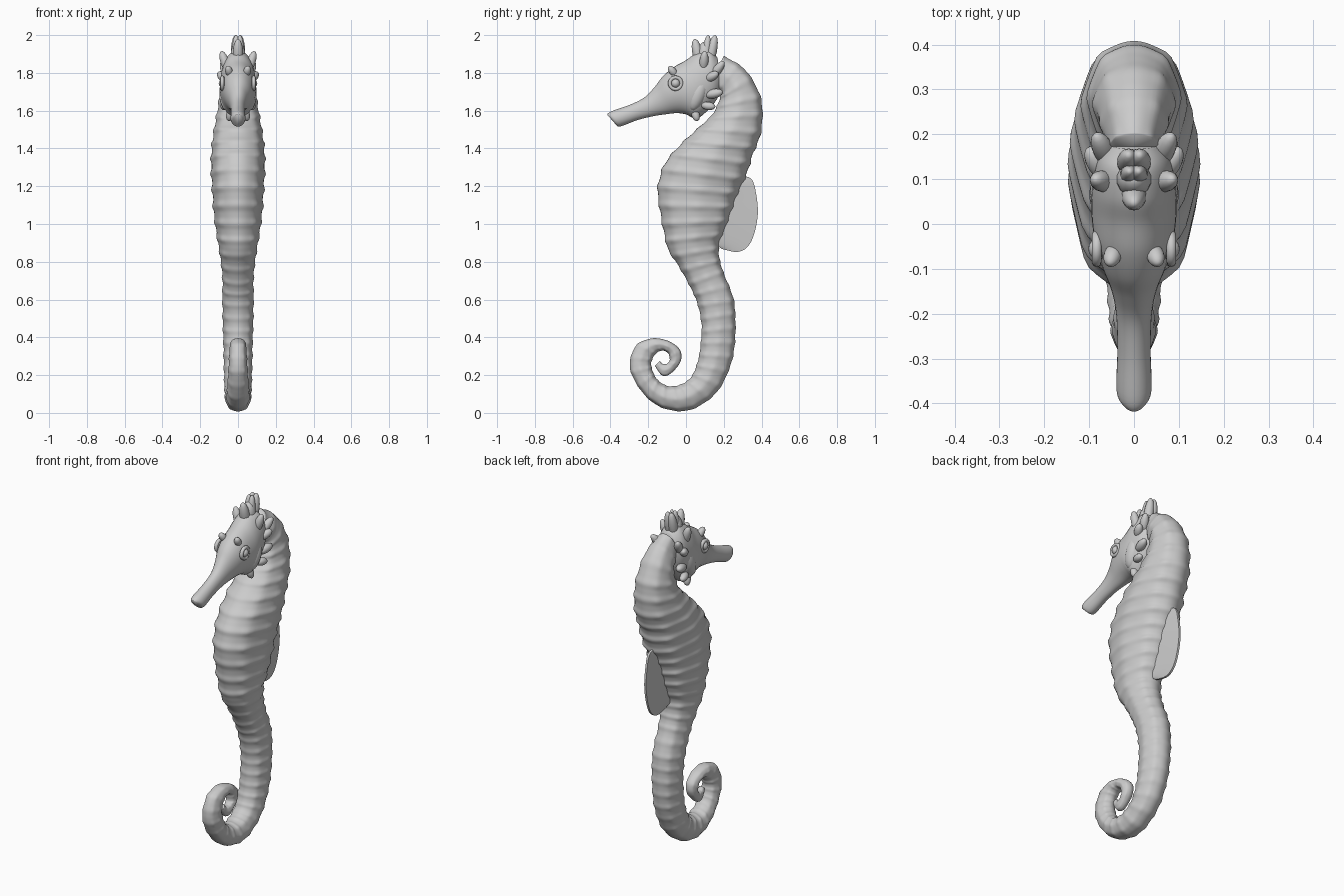
import bpy, bmesh, math
from mathutils import Vector, Matrix

if "Cube" in bpy.data.objects:
    bpy.data.objects.remove(bpy.data.objects["Cube"])


def finish(bm, name):
    bmesh.ops.recalc_face_normals(bm, faces=bm.faces)
    me = bpy.data.meshes.new(name)
    bm.to_mesh(me)
    bm.free()
    me.shade_smooth()
    ob = bpy.data.objects.new(name, me)
    bpy.context.collection.objects.link(ob)
    return ob


def spline(rows, steps):
    """Catmull-Rom through rows of numbers."""
    out = []
    for i in range(len(rows) - 1):
        p0, p1, p2, p3 = (rows[max(0, min(len(rows) - 1, i + k))] for k in (-1, 0, 1, 2))
        for s in range(steps):
            t = s / steps
            out.append([0.5 * (2 * b + (c - a) * t + (2 * a - 5 * b + 4 * c - d) * t * t
                               + (3 * b - a - 3 * c + d) * t ** 3)
                        for a, b, c, d in zip(p0, p1, p2, p3)])
    return out + [list(rows[-1])]


def loft(name, rows, steps, shape, segs=48):
    """Rows hold front y,z / back y,z / half width of each cross-section."""
    bm = bmesh.new()
    rings, dist, prev = [], 0.0, None
    for yf, zf, yb, zb, w in spline(rows, steps):
        c = Vector((0, (yf + yb) / 2, (zf + zb) / 2))
        a = Vector((0, (yf - yb) / 2, (zf - zb) / 2))
        if prev is not None:
            dist += (c - prev).length / (0.045 + 0.33 * w)
        prev = c
        ring = []
        for k in range(segs):
            t = 2 * math.pi * k / segs
            p = a * math.cos(t) + Vector((w * math.sin(t), 0, 0))
            ring.append(bm.verts.new(c + p * shape(t, dist)))
        rings.append(ring)
    for r, q in zip(rings, rings[1:]):
        for k in range(segs):
            bm.faces.new((r[k], r[(k + 1) % segs], q[(k + 1) % segs], q[k]))
    bm.faces.new(rings[0])
    bm.faces.new(rings[-1])
    return finish(bm, name)


def plated(t, d):
    """Bony rings with knobs where they cross the lengthwise ridges."""
    ang = abs(math.degrees(math.atan2(math.sin(t), math.cos(t))))
    knob = sum(math.exp(-((ang - m) / 11) ** 2) for m in (48, 92, 138))
    ring = (0.5 + 0.5 * math.cos(2 * math.pi * d)) ** 2
    return 0.985 + 0.025 * knob + ring * (0.035 + 0.03 * knob)


# Body: neck and trunk, then the curled tail
trunk = [(.13, 1.74, .20, 1.89, .055), (.18, 1.69, .31, 1.82, .08), (.17, 1.64, .385, 1.70, .095),
         (.135, 1.575, .405, 1.60, .108), (.055, 1.50, .395, 1.475, .125),
         (-.035, 1.415, .355, 1.37, .136), (-.115, 1.315, .32, 1.26, .138),
         (-.15, 1.19, .272, 1.155, .132), (-.137, 1.065, .24, 1.065, .125),
         (-.117, .955, .21, .98, .113), (-.095, .865, .177, .90, .10),
         (-.035, .77, .177, .82, .087), (.018, .675, .20, .74, .08),
         (.06, .58, .25, .61, .08), (.082, .467, .262, .493, .078)]
tail = [(.077, .36, .258, .36, .075), (.06, .265, .232, .24, .073), (.024, .186, .16, .106, .07),
        (-.035, .148, .03, .018, .067), (-.098, .143, -.098, .018, .062),
        (-.15, .175, -.20, .075, .056), (-.177, .223, -.277, .18, .051),
        (-.183, .27, -.297, .27, .047), (-.16, .313, -.255, .366, .043),
        (-.124, .33, -.15, .395, .04), (-.093, .313, -.05, .355, .035),
        (-.087, .276, -.024, .288, .031), (-.103, .26, -.07, .217, .027),
        (-.124, .26, -.124, .197, .023), (-.138, .275, -.165, .25, .015)]
loft("body_and_tail", trunk + tail, 14, plated)

# Head and snout
head = [(-.418, 1.58, -.37, 1.525, .025), (-.394, 1.597, -.347, 1.517, .039),
        (-.30, 1.63, -.257, 1.55, .037), (-.22, 1.67, -.177, 1.57, .04),
        (-.167, 1.724, -.114, 1.58, .052), (-.124, 1.78, -.05, 1.587, .073),
        (-.066, 1.83, 0, 1.58, .088), (0, 1.867, .055, 1.558, .095),
        (.055, 1.905, .114, 1.60, .093), (.124, 1.92, .16, 1.655, .082),
        (.167, 1.88, .188, 1.713, .055)]
loft("head", head, 6, lambda t, d: 1.0, 32)


def spine(name, base, tip, r):
    """Blunt rounded spine; mirrored when it is off the middle."""
    base, tip = Vector(base), Vector(tip)
    d = tip - base
    bm = bmesh.new()
    bmesh.ops.create_uvsphere(bm, u_segments=14, v_segments=10, radius=1)
    m = (Matrix.Translation((base + tip) / 2) @ d.to_track_quat('Z', 'Y').to_matrix().to_4x4()
         @ Matrix.Diagonal((r, r, d.length / 2, 1)))
    bm.transform(m)
    if base.x > 0:
        mirror_x(bm)
    finish(bm, name)


def mirror_x(bm):
    g = bmesh.ops.duplicate(bm, geom=bm.verts[:] + bm.edges[:] + bm.faces[:])
    for v in g["geom"]:
        if isinstance(v, bmesh.types.BMVert):
            v.co.x *= -1


# Crown
spine("crown_front_spine", (0, .08, 1.82), (0, .045, 1.98), .028)
spine("crown_middle", (0, .10, 1.82), (0, .10, 1.965), .04)
spine("crown_back_spine", (.012, .12, 1.83), (.012, .155, 2.0), .026)
spine("crown_top_spine", (.01, .10, 1.83), (.01, .118, 2.0), .022)
# Side horns, brow bumps and cheek spines
for name, base, tip, r in [
        ("head_horn", (.05, .09, 1.80), (.088, .10, 1.915), .024),
        ("rear_horn", (.05, .13, 1.77), (.085, .20, 1.86), .024),
        ("side_horn", (.06, .10, 1.76), (.102, .17, 1.80), .024),
        ("brow_spine", (.04, -.05, 1.78), (.055, -.09, 1.835), .02),
        ("upper_cheek_spine", (.06, .10, 1.68), (.085, .195, 1.70), .025),
        ("gill_spine", (.06, .08, 1.63), (.08, .155, 1.62), .022),
        ("jaw_spine", (.03, .04, 1.62), (.05, .06, 1.545), .022)]:
    spine(name, base, tip, r)
# Gill covers
spine("gill_cover", (.055, .03, 1.60), (.055, .10, 1.78), .045)

# Eyes: ball in a raised lid
bm = bmesh.new()
bmesh.ops.create_uvsphere(bm, u_segments=16, v_segments=10, radius=.024,
                          matrix=Matrix.Translation((.078, -.055, 1.745)))
n, k = 20, 8
ring = [[bm.verts.new((.083 + .011 * math.sin(b * 2 * math.pi / k),
                       -.055 + (.031 + .01 * math.cos(b * 2 * math.pi / k)) * math.cos(a * 2 * math.pi / n),
                       1.745 + (.031 + .01 * math.cos(b * 2 * math.pi / k)) * math.sin(a * 2 * math.pi / n)))
         for b in range(k)] for a in range(n)]
for a in range(n):
    for b in range(k):
        bm.faces.new((ring[a][b], ring[(a + 1) % n][b], ring[(a + 1) % n][(b + 1) % k], ring[a][(b + 1) % k]))
mirror_x(bm)
finish(bm, "eyes")

# Dorsal fin: thin rounded plate, thicker at its root
edge = spline([(.27, 1.255), (.345, 1.24), (.372, 1.155), (.38, 1.05), (.36, .945),
               (.325, .878), (.27, .852), (.19, .868)], 5)
root = spline([(.24, 1.22), (.20, 1.08), (.14, .90)], 20)
bm = bmesh.new()
sides = []
for s in (1, -1):
    rows = []
    for i, (y, z) in enumerate(edge):
        ry, rz = root[round(i * (len(root) - 1) / (len(edge) - 1))]
        rows.append([bm.verts.new((s * (.006 + .016 * f), y + (ry - y) * f, z + (rz - z) * f))
                     for f in (0, .33, .66, 1)])
    for p, q in zip(rows, rows[1:]):
        for j in range(3):
            bm.faces.new((p[j], p[j + 1], q[j + 1], q[j]))
    sides.append(rows)
A, B = sides
for i in range(len(edge) - 1):
    for j in (0, 3):
        bm.faces.new((A[i][j], A[i + 1][j], B[i + 1][j], B[i][j]))
for i in (0, -1):
    for j in range(3):
        bm.faces.new((A[i][j], A[i][j + 1], B[i][j + 1], B[i][j]))
fin = finish(bm, "dorsal_fin")
bpy.context.view_layer.objects.active = fin
fin.select_set(True)
bpy.ops.object.shade_smooth_by_angle(angle=math.radians(40))
